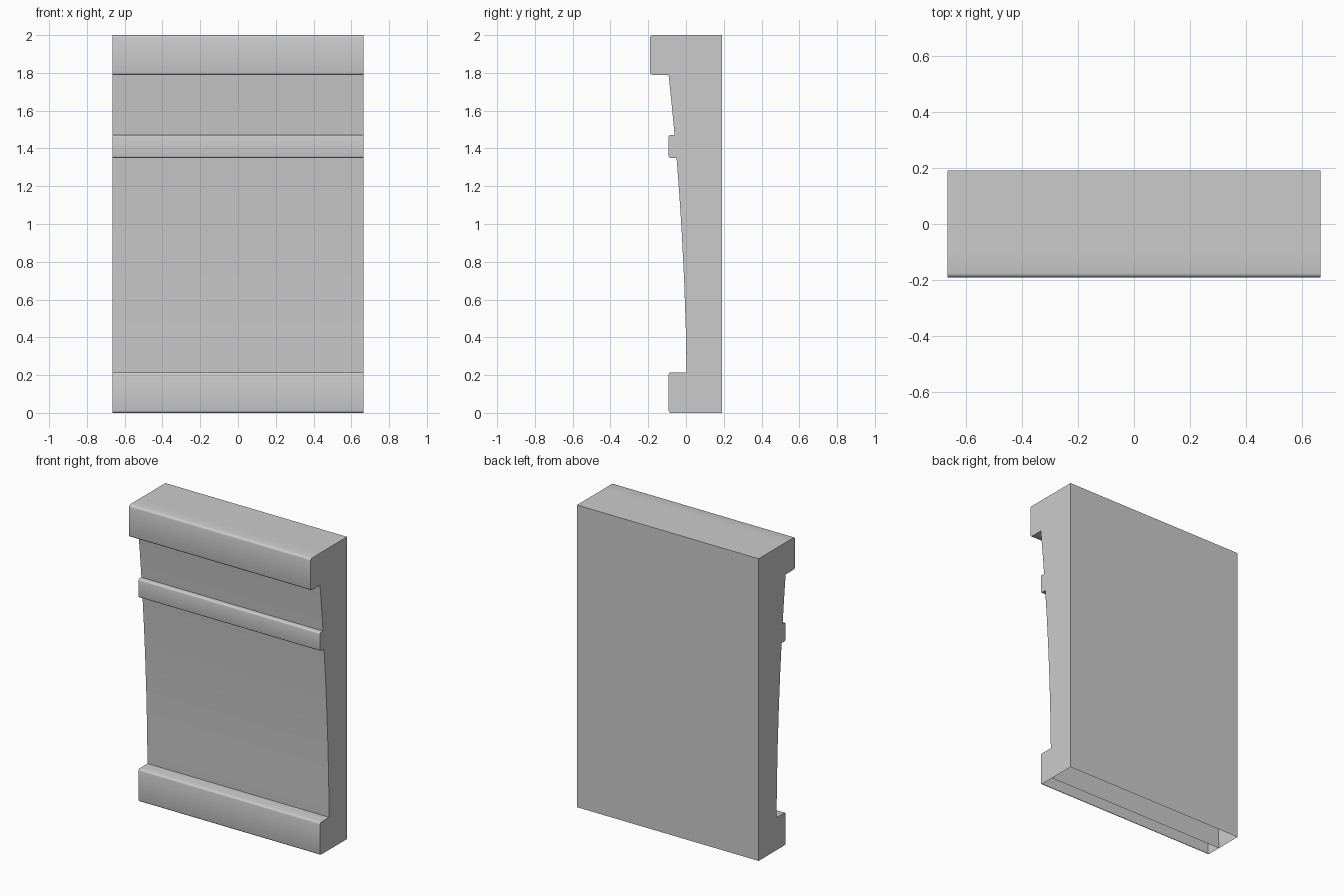
import bpy, bmesh, math

if "Cube" in bpy.data.objects:
    bpy.data.objects.remove(bpy.data.objects["Cube"])

HALF_W = 0.665
BACK = 0.19


def face_y(z):
    # gently curved front of the slab
    if z < 0.215:
        return 0.003 + 0.05 * (0.215 - z)
    z = min(z, 1.845)
    return 0.003 - 0.0467 * (z - 0.215) - 0.0313 * (z - 0.215) * (z - 1.35)


def extrude(name, profile, skip):
    """Extrude a (y, z) loop along x with end caps; skip lists open segments."""
    bm = bmesh.new()
    left = [bm.verts.new((-HALF_W, y, z)) for y, z in profile]
    right = [bm.verts.new((HALF_W, y, z)) for y, z in profile]
    n = len(profile)
    for i in range(n):
        if i not in skip:
            j = (i + 1) % n
            bm.faces.new((left[i], left[j], right[j], right[i]))
    bm.faces.new(left[::-1])
    bm.faces.new(right)
    bmesh.ops.recalc_face_normals(bm, faces=bm.faces[:])
    mesh = bpy.data.meshes.new(name)
    bm.to_mesh(mesh)
    bm.free()
    obj = bpy.data.objects.new(name, mesh)
    bpy.context.collection.objects.link(obj)
    bpy.ops.object.select_all(action='DESELECT')
    obj.select_set(True)
    bpy.context.view_layer.objects.active = obj
    bpy.ops.object.shade_smooth_by_angle(angle=math.radians(35))
    return obj


def moulding(name, front, z0, z1, radius, open_bottom=False):
    """Strip with rounded front corners, left open where it meets the slab."""
    def arc(zc, start):
        return [(front + radius + radius * math.cos(math.radians(a)),
                 zc + radius * math.sin(math.radians(a)))
                for a in (start, start + 30, start + 60, start + 90)]
    pts = [(face_y(z1), z1)]
    pts += arc(z1 - radius, 90) + arc(z0 + radius, 180)
    pts.append((face_y(z0), z0))
    n = len(pts)
    extrude(name, pts, {n - 1, n - 2} if open_bottom else {n - 1})


# main slab, open underneath
heights = [0, 0.215, 0.45, 0.7, 0.95, 1.15, 1.35, 1.472, 1.63, 1.788, 1.845, 2.0]
slab = [(BACK, 0)] + [(face_y(z), z) for z in heights] + [(BACK, 2.0)]
extrude("main_slab", slab, {0})

# top cap, thin band and hollow base trim
moulding("top_cap", -0.19, 1.788, 2.0, 0.014)
moulding("middle_band", -0.092, 1.35, 1.472, 0.01)
moulding("base_trim", -0.092, 0.0, 0.215, 0.012, open_bottom=True)
